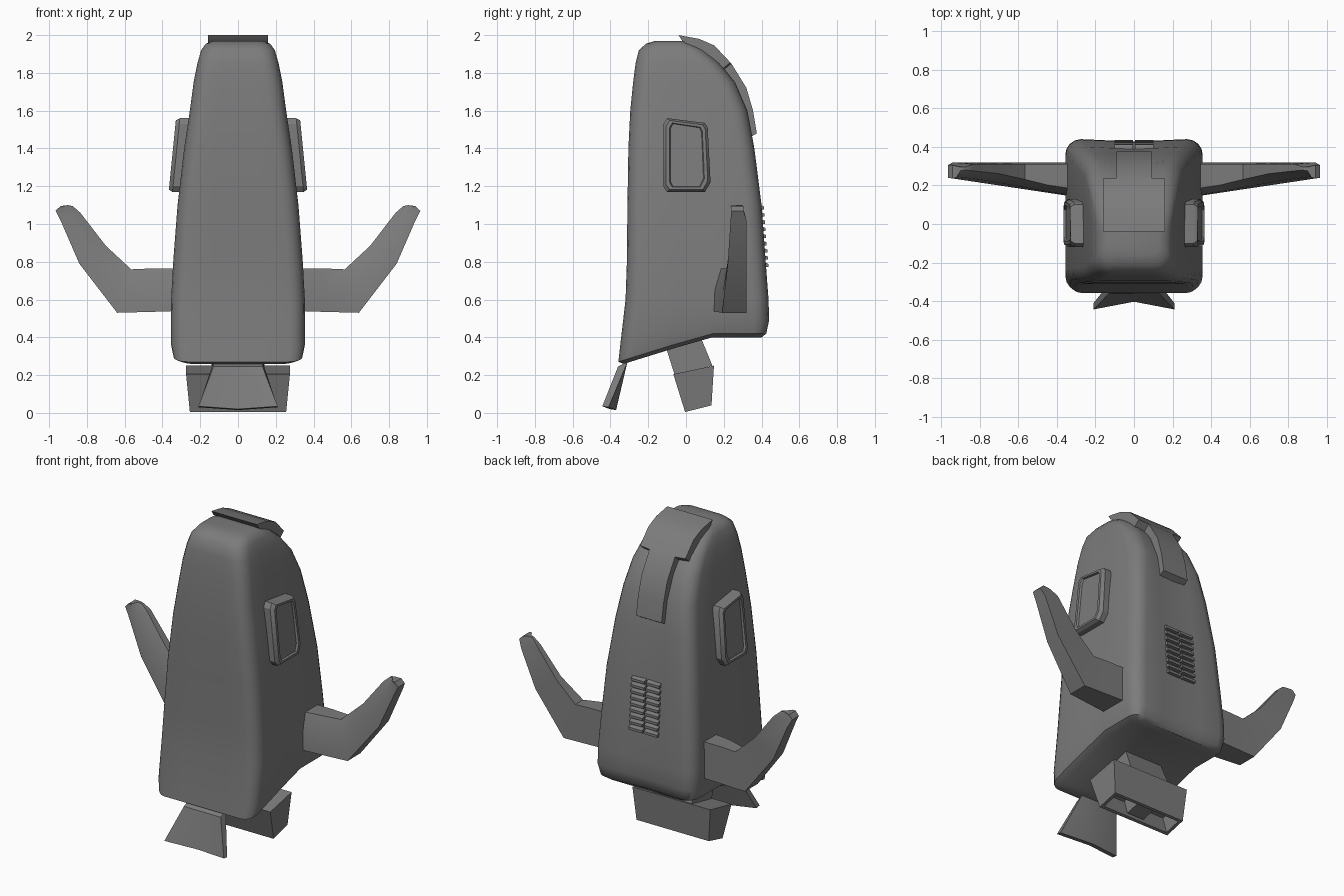
import bpy, bmesh, math

cube = bpy.data.objects.get("Cube")
if cube:
    bpy.data.objects.remove(cube, do_unlink=True)

GREY = 0.2
mat = bpy.data.materials.new("dull grey")
mat.use_nodes = True
mat.diffuse_color = (GREY, GREY, GREY, 1)
mat.node_tree.nodes["Principled BSDF"].inputs["Base Color"].default_value = (GREY, GREY, GREY, 1)


def finish(name, bm, angle=35):
    bmesh.ops.recalc_face_normals(bm, faces=bm.faces)
    mesh = bpy.data.meshes.new(name)
    bm.to_mesh(mesh)
    bm.free()
    mesh.materials.append(mat)
    ob = bpy.data.objects.new(name, mesh)
    bpy.context.collection.objects.link(ob)
    bpy.ops.object.select_all(action='DESELECT')
    ob.select_set(True)
    bpy.context.view_layer.objects.active = ob
    bpy.ops.object.shade_smooth_by_angle(angle=math.radians(angle))
    return ob


def skin(bm, rings, caps=True):
    """Bridge equal-length rings of points, optionally closing both ends."""
    vs = [[bm.verts.new(p) for p in ring] for ring in rings]
    n = len(vs[0])
    for a, b in zip(vs, vs[1:]):
        for i in range(n):
            j = (i + 1) % n
            bm.faces.new((a[i], a[j], b[j], b[i]))
    if caps:
        bm.faces.new(vs[0])
        bm.faces.new(vs[-1])
    return vs


def loft(name, rings, angle=35):
    bm = bmesh.new()
    skin(bm, rings)
    return finish(name, bm, angle)


def mirror_x(rings):
    return [[(-x, y, z) for x, y, z in ring] for ring in rings]


# Body: rounded box sections, slanted underside, domed sloping top
def half_section(w, yf, yb, r):
    pts = [(0, yf), (w * 0.4, yf)]
    for k in range(5):
        a = math.radians(-90 + k * 22.5)
        pts.append((w - r + r * math.cos(a), yf + r + r * math.sin(a)))
    for t in (0.33, 0.67):
        pts.append((w, yf + r + (yb - yf - 2 * r) * t))
    for k in range(5):
        a = math.radians(k * 22.5)
        pts.append((w - r + r * math.cos(a), yb - r + r * math.sin(a)))
    return pts + [(w * 0.4, yb - 0.006), (0, yb - 0.012)]


def underside(y):
    return min(0.40, 0.25 + 0.31 * (y + 0.36))


levels = [  # height, half width, front, back, corner radius
    (0.60, 0.354, -0.32, 0.437, 0.08),
    (0.80, 0.343, -0.313, 0.422, 0.08),
    (1.10, 0.32, -0.31, 0.40, 0.08),
    (1.40, 0.285, -0.305, 0.362, 0.08),
    (1.60, 0.255, -0.295, 0.325, 0.08),
    (1.75, 0.235, -0.28, 0.26, 0.08),
    (1.85, 0.215, -0.267, 0.18, 0.08),
    (1.92, 0.195, -0.25, 0.10, 0.08),
    (1.955, 0.17, -0.21, 0.04, 0.07),
    (1.97, 0.13, -0.16, 0.0, 0.05),
]
halves = []
for w, yf, yb, r, lift in ((0.30, -0.33, 0.40, 0.06, 0), (0.34, -0.358, 0.425, 0.07, 0.02),
                           (0.356, -0.35, 0.44, 0.08, 0.09)):
    halves.append([(x, y, underside(y) + lift) for x, y in half_section(w, yf, yb, r)])
for z, w, yf, yb, r in levels:
    halves.append([(x, y, z) for x, y in half_section(w, yf, yb, r)])
bm = bmesh.new()
vs = skin(bm, [h + [(-x, y, z) for x, y, z in h[-2:0:-1]] for h in halves], caps=False)
m = len(halves[0])
for ring in (vs[0], vs[-1]):
    for i in range(m - 1):
        quad = [ring[i], ring[i + 1], ring[-i - 1], ring[-i]]
        bm.faces.new(list(dict.fromkeys(quad)))
finish("body", bm, 45)

# Raised T-shaped plate running from the crown down the back
plate = [  # back, height, half width, inward normal
    (-0.04, 2.0, 0.16, 0.02, -0.03), (0.07, 1.98, 0.16, -0.02, -0.06),
    (0.15, 1.945, 0.16, -0.04, -0.06), (0.235, 1.855, 0.16, -0.06, -0.05),
    (0.24, 1.85, 0.09, -0.06, -0.05), (0.32, 1.72, 0.09, -0.06, -0.04),
    (0.355, 1.60, 0.09, -0.06, -0.02), (0.375, 1.48, 0.09, -0.05, -0.03),
]
loft("crown_plate", [[(-w, y, z), (w, y, z), (w, y + dy, z + dz), (-w, y + dy, z + dz)]
                     for y, z, w, dy, dz in plate], 30)

# Side pods with a raised inner panel
outline = [(-0.10, 1.56), (0.10, 1.535), (0.115, 1.51), (0.13, 1.22),
           (0.10, 1.17), (-0.10, 1.17), (-0.12, 1.20), (-0.12, 1.53)]


def pod_ring(scale, depth):
    ring = []
    for y, z in outline:
        y, z = 0.005 + (y - 0.005) * scale, 1.365 + (z - 1.365) * (1 + scale) / 2
        ring.append((0.367 - (z - 1.17) * 0.1 - depth, y, z))
    return ring


pod = [pod_ring(1, 0.11), pod_ring(1, 0.02), pod_ring(0.88, 0),
       pod_ring(0.74, 0), pod_ring(0.70, 0.012)]

# Swept, upturned wings
stations = [  # lower x, z, upper x, z
    (0.30, 0.54, 0.30, 0.765), (0.45, 0.535, 0.45, 0.765), (0.64, 0.53, 0.565, 0.76),
    (0.84, 0.79, 0.70, 0.885), (0.94, 1.02, 0.835, 1.06), (0.965, 1.07, 0.875, 1.095),
    (0.94, 1.095, 0.90, 1.10),
]
wing = []
for i, (lx, lz, ux, uz) in enumerate(stations):
    y0 = 0.13 + 0.15 * (lx - 0.30)
    y1 = 0.32 if i < 5 else 0.305
    mx, mz = (lx + ux) / 2, (lz + uz) / 2
    wing.append([(lx, y0 + 0.01, lz), (mx, y0 + 0.015, mz), (ux, y0 + 0.05, uz),
                 (ux, y1 - 0.01, uz), (lx, y1, lz)])

for side, flip in (("left", lambda r: r), ("right", mirror_x)):
    loft(side + "_pod", flip(pod), 30)
    loft(side + "_wing", flip(wing), 35)

# Back vents: two columns of sloping slats
for row in range(9):
    z = 0.785 + row * 0.038
    back = 0.424 - 0.075 * (z - 0.785)
    for side, s in (("left", 1), ("right", -1)):
        ends = [[(s * x, back - 0.04, z - 0.012), (s * x, back + 0.012, z - 0.012),
                 (s * x, back + 0.012, z + 0.004), (s * x, back - 0.04, z + 0.026)]
                for x in (0.006, 0.10)]
        loft(f"{side}_vent_slat_{row + 1}", ends, 20)


# Neck and open nozzle under the body
def rect(w, front, back):
    return [(-w, *front), (w, *front), (w, *back), (-w, *back)]


loft("nozzle_neck", [rect(0.13, (-0.11, 0.36), (0.07, 0.42)),
                     rect(0.14, (-0.06, 0.20), (0.14, 0.25))], 20)
loft("nozzle", [rect(0.275, (-0.067, 0.205), (0.148, 0.25)),
                rect(0.255, (-0.005, 0.005), (0.135, 0.04)),
                rect(0.235, (0.012, 0.01), (0.118, 0.036)),
                rect(0.235, (-0.02, 0.12), (0.118, 0.15))], 20)
loft("nozzle_divider", [rect(0.06, (-0.02, 0.14), (0.12, 0.17)),
                        rect(0.06, (0.012, 0.03), (0.12, 0.055))], 20)

# Fan-shaped tail, bent along its middle
tail = []
for x_top, x_low, y_low, z_low in ((-0.13, -0.21, -0.425, 0.035), (0, 0, -0.385, 0.02),
                                   (0.13, 0.21, -0.425, 0.035)):
    tail.append([(x_top, -0.36, 0.245), (x_low, y_low - 0.018, z_low),
                 (x_low, y_low + 0.015, z_low - 0.005), (x_top, -0.31, 0.27)])
loft("tail_fan", tail, 20)
